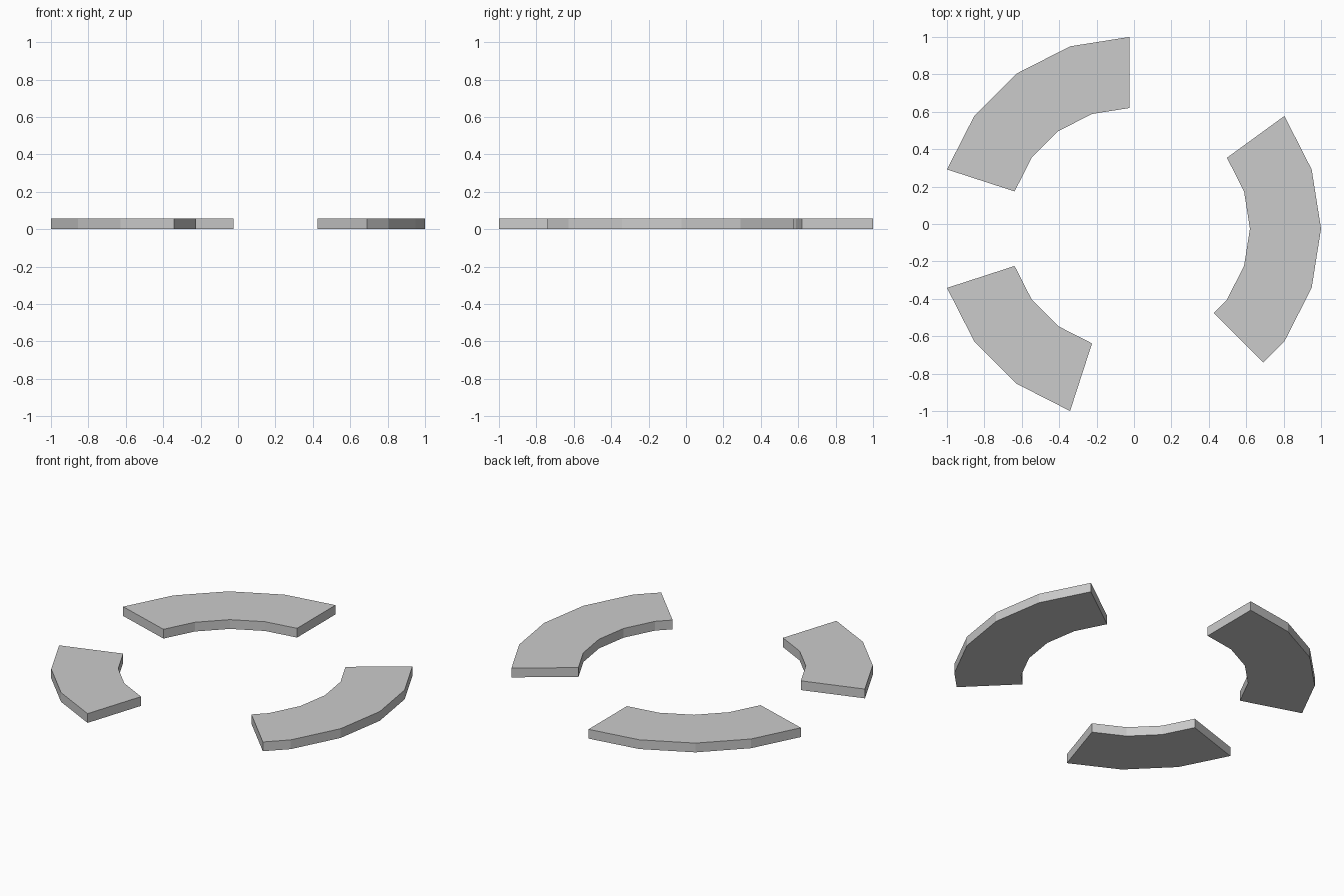
import bpy, bmesh
from math import sin, cos, radians

if "Cube" in bpy.data.objects:
    bpy.data.objects.remove(bpy.data.objects["Cube"])

CX = CY = -0.025          # shared ring centre
R_OUT, R_IN, H = 1.025, 0.645, 0.058
STEP = 18                 # 20-sided ring


def arc_slab(name, angles):
    """Flat ring segment; angles on half steps sit on the polygon's chord."""
    bm = bmesh.new()

    def pt(r, a):
        if a % STEP:
            r *= cos(radians(STEP / 2))
        return bm.verts.new((CX + r * cos(radians(a)), CY + r * sin(radians(a)), 0))

    outer = [pt(R_OUT, a) for a in angles]
    inner = [pt(R_IN, a) for a in angles]
    face = bm.faces.new(outer + inner[::-1])
    top = bmesh.ops.extrude_face_region(bm, geom=[face])
    verts = [v for v in top["geom"] if isinstance(v, bmesh.types.BMVert)]
    bmesh.ops.translate(bm, verts=verts, vec=(0, 0, H))
    bmesh.ops.recalc_face_normals(bm, faces=bm.faces)
    mesh = bpy.data.meshes.new(name)
    bm.to_mesh(mesh)
    bm.free()
    obj = bpy.data.objects.new(name, mesh)
    bpy.context.collection.objects.link(obj)


# Three curved slabs around the ring
arc_slab("right_slab", [-45] + list(range(-36, 37, STEP)))
arc_slab("back_left_slab", list(range(90, 163, STEP)))
arc_slab("front_left_slab", list(range(198, 253, STEP)))
